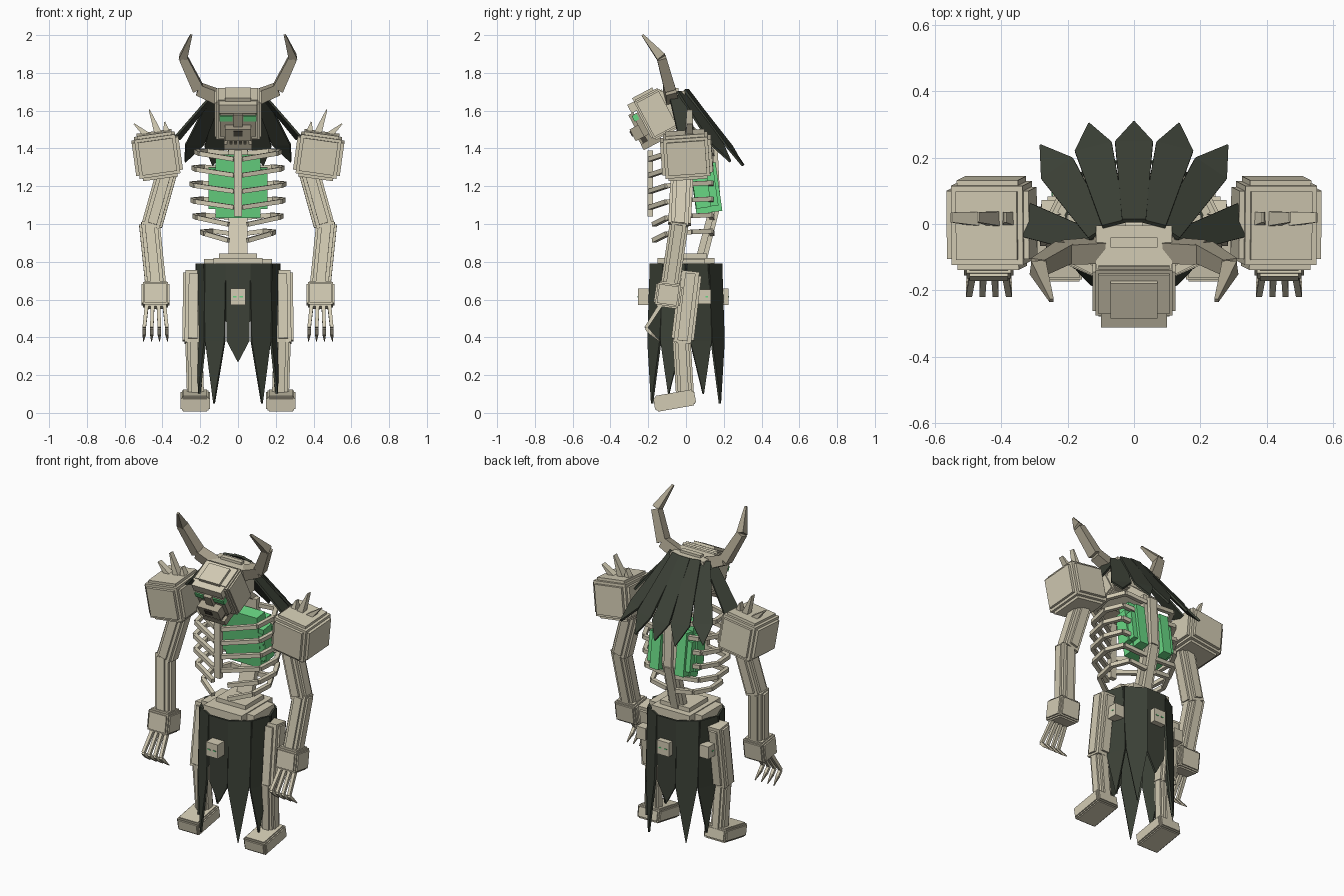
import bpy, bmesh, math
from mathutils import Vector, Matrix

if "Cube" in bpy.data.objects:
    bpy.data.objects.remove(bpy.data.objects["Cube"])


def material(name, rgb):
    m = bpy.data.materials.new(name)
    m.diffuse_color = (*rgb, 1)
    m.use_nodes = True
    m.node_tree.nodes["Principled BSDF"].inputs["Base Color"].default_value = m.diffuse_color
    return m


BONE = material("pale bone", (0.65, 0.6, 0.455))
OLD = material("weathered bone", (0.39, 0.35, 0.26))
CLOTH = material("dark green cloth", (0.045, 0.053, 0.038))
GLOW = material("glowing green", (0.14, 0.68, 0.23))
DARK = material("dark cavity", (0.06, 0.053, 0.04))


def hexa(bm, lo, hi):
    """Solid between two four-point sections."""
    v = [bm.verts.new(p) for p in list(lo) + list(hi)]
    for f in ((3, 2, 1, 0), (4, 5, 6, 7), (0, 1, 5, 4), (1, 2, 6, 5), (2, 3, 7, 6), (3, 0, 4, 7)):
        bm.faces.new([v[i] for i in f])


def box(bm, c, s, rx=0, ry=0, frame=Matrix()):
    m = frame @ Matrix.Translation(c) @ Matrix.Rotation(math.radians(ry), 4, 'Y') @ Matrix.Rotation(math.radians(rx), 4, 'X')
    q = ((-1, -1), (1, -1), (1, 1), (-1, 1))
    sec = [[m @ Vector((x * s[0] / 2, y * s[1] / 2, z * s[2] / 2)) for x, y in q] for z in (-1, 1)]
    hexa(bm, *sec)


def rounded(bm, c, s, rx=0, ry=0, e=0.02, frame=Matrix()):
    """Stepped box: three crossing boxes, each proud on one axis."""
    for i in range(3):
        box(bm, c, [s[k] if k == i else s[k] - 2 * e for k in range(3)], rx, ry, frame)
    box(bm, c, [k - e for k in s], rx, ry, frame)


def bar(bm, pts, widths, hint=(1, 0, 0)):
    """Square rods along a path; widths are (across, deep) at each point."""
    for a, b, w, u in zip(pts, pts[1:], widths, widths[1:]):
        a, b = Vector(a), Vector(b)
        z = (b - a).normalized()
        y = z.cross(Vector(hint)).normalized()
        x = y.cross(z)
        q = ((-.5, -.5), (.5, -.5), (.5, .5), (-.5, .5))
        hexa(bm, [a + x * w[0] * i + y * w[1] * j for i, j in q],
             [b + x * u[0] * i + y * u[1] * j for i, j in q])


def limb(bm, a, b, w, d):
    """Long bone made of crossing planks."""
    a, b = Vector(a), Vector(b)
    v = b - a
    for k, l, t in ((1, .45, .03), (.45, 1, .05), (.78, .78, 0)):
        bar(bm, [a + v * t, b - v * t], [(w * k, d * l)] * 2)


def blade(bm, path, halves, side, t=0.012):
    """Pointed strip of cloth or hair."""
    side = Vector(side).normalized()
    path = [Vector(p) for p in path]
    n = side.cross(path[1] - path[0]).normalized() * t / 2
    secs = [[p - side * h - n, p + side * h - n, p + side * h + n, p - side * h + n] for p, h in zip(path, halves)]
    for a, b in zip(secs, secs[1:]):
        hexa(bm, a, b)


def part(name, mat, build, mirror=False):
    bm = bmesh.new()
    build(bm)
    bmesh.ops.recalc_face_normals(bm, faces=bm.faces)
    me = bpy.data.meshes.new(name)
    bm.to_mesh(me)
    bm.free()
    me.materials.append(mat)
    ob = bpy.data.objects.new(name, me)
    bpy.context.collection.objects.link(ob)
    if mirror:
        ob.modifiers.new("mirror", 'MIRROR').use_mirror_merge = False


# Head, tilted forward
H = Matrix.Translation((0, -0.16, 1.58)) @ Matrix.Rotation(math.radians(28), 4, 'X')


def skull(bm):
    rounded(bm, (0, 0.005, 0.0), (0.25, 0.17, 0.24), e=0.018, frame=H)
    box(bm, (0, -0.01, 0.12), (0.14, 0.12, 0.03), frame=H)
    box(bm, (0, -0.07, 0.09), (0.2, 0.08, 0.05), frame=H)
    box(bm, (0, -0.07, 1.62), (0.23, 0.13, 0.17))
    box(bm, (0, -0.055, 1.71), (0.14, 0.03, 0.02))


def face(bm):
    box(bm, (0, -0.08, -0.01), (0.19, 0.06, 0.13), frame=H)
    box(bm, (0, -0.115, -0.04), (0.14, 0.09, 0.07), frame=H)
    box(bm, (0, -0.115, 0.02), (0.05, 0.03, 0.09), frame=H)
    box(bm, (0, -0.09, -0.12), (0.15, 0.11, 0.035), frame=H)
    for x in (-0.065, 0.065):
        box(bm, (x, -0.07, -0.09), (0.02, 0.07, 0.07), frame=H)
    for i in range(5):
        box(bm, (-0.05 + 0.025 * i, -0.138, -0.093), (0.014, 0.012, 0.035), frame=H)


def eye(bm):
    box(bm, (0.063, -0.112, 0.035), (0.07, 0.009, 0.032), frame=H)
    box(bm, (0.095, -0.1, 0.035), (0.008, 0.024, 0.032), frame=H)


part("skull", BONE, skull)
part("face_and_jaw", OLD, face)
part("eye", GLOW, eye, True)
part("nose_hole", DARK, lambda b: box(b, (0, -0.162, -0.03), (0.045, 0.008, 0.03), frame=H))
part("mouth_gap", DARK, lambda b: box(b, (0, -0.1, -0.09), (0.11, 0.07, 0.03), frame=H))
part("horn", OLD, lambda b: bar(b, [(0.1, -0.08, 1.67), (0.21, -0.085, 1.715), (0.29, -0.13, 1.88), (0.248, -0.23, 2.0)],
     [(.065, .07), (.06, .06), (.05, .045), (.012, .012)], (0, 1, 0.3)), True)


# Mane of pointed strands
def mane_side(bm):
    for path, halves in (
            ([(.06, 0, 1.71), (.122, .23, 1.41), (.135, .30, 1.31)], (.036, .057, .002)),
            ([(.105, -.025, 1.70), (.23, .165, 1.42), (.28, .235, 1.33)], (.036, .057, .002)),
            ([(.13, -.055, 1.68), (.325, .012, 1.45)], (.036, .052))):
        d = Vector(path[-1]) - Vector(path[0])
        blade(bm, path, halves, (d.y, -d.x, 0))


part("side_mane", CLOTH, mane_side, True)
part("middle_mane", CLOTH, lambda b: blade(b, [(0, .01, 1.712), (0, .245, 1.4), (0, .305, 1.31)], (.036, .057, .002), (1, 0, 0)))


# Spine, rib cage and glowing core
def spine(bm):
    bar(bm, [(0, .09, .8), (0, .165, 1.1), (0, .15, 1.4), (0, -.04, 1.56)], [(.05, .035)] * 4)
    bar(bm, [(0, .065, .8), (0, .145, 1.1), (0, .125, 1.42)], [(.1, .035)] * 3)


def ribs(bm):
    for i in range(6):
        z = 1.338 - 0.085 * i
        w = (.22, .235, .245, .24, .23, .19)[i]
        front = (.02, -.19, z + .005) if i < 4 else (.05, -.17, z)
        bar(bm, [(.03, .14, z + .035), (w - .05, .13, z + .05), (w, 0.03, z + .045), (w - .02, -.10, z + .035), front],
            [(.024, .024)] * 5, (0, 0, 1))


def core(bm):
    box(bm, (0, .075, 1.2), (.24, .08, .33), 8)
    box(bm, (0, .08, 1.19), (.31, .08, .21), 8)
    for x in (-.085, .085):
        box(bm, (x, .11, 1.19), (.06, .13, .26), 8)
    for x in (-.12, .12):
        box(bm, (x, .1, 1.18), (.05, .12, .18), 8)


part("spine", BONE, spine)
part("rib", BONE, ribs, True)
part("sternum", BONE, lambda b: box(b, (0, -.19, 1.215), (.04, .03, .35)))
part("glowing_core", GLOW, core)


# Arms
def shoulder(bm):
    rounded(bm, (.428, .003, 1.365), (.25, .27, .24), 4, 8, .032)


def spikes(bm):
    for a, b in (((.415, .015, 1.46), (.47, .02, 1.605)), ((.46, .015, 1.45), (.55, .02, 1.53)), ((.375, .015, 1.47), (.388, .02, 1.54))):
        bar(bm, [a, b], [(.045, .045), (.03, .006)], (0, 1, 0))


def arm(bm):
    limb(bm, (.375, -.02, 1.28), (.458, -.035, .985), .11, .12)
    limb(bm, (.47, -.035, 1.01), (.435, -.085, .67), .11, .10)


def hand(bm):
    rounded(bm, (.437, -.095, .625), (.15, .14, .135), -8, 0, .017)


def fingers(bm, claw=False):
    for i in range(4):
        x, o = .39 + .031 * i, (i - 1.5) * .009
        pts = [(x, -.135, .57), (x + o, -.212, .45), (x + o, -.185, .42), (x + o * 1.3, -.14, .38)]
        if claw:
            bar(bm, pts[2:], [(.018, .018), (.004, .004)])
        else:
            bar(bm, pts[:3], [(.02, .022), (.018, .018), (.018, .018)])


part("shoulder_block", BONE, shoulder, True)
part("shoulder_spikes", BONE, spikes, True)
part("arm_bones", BONE, arm, True)
part("hand", BONE, hand, True)
part("fingers", BONE, fingers, True)
part("claws", OLD, lambda b: fingers(b, True), True)


# Pelvis and legs
def pelvis(bm):
    box(bm, (0, 0, .79), (.36, .2, .05))
    box(bm, (0, 0, .795), (.26, .3, .05))
    box(bm, (0, .02, .825), (.2, .18, .04))


def foot(bm):
    rounded(bm, (.227, -.06, .065), (.155, .22, .085), 10, 0, .014)


part("pelvis", BONE, pelvis)
part("thigh", BONE, lambda b: limb(b, (.235, .025, .75), (.24, -.02, .37), .11, .12), True)
part("shin", BONE, lambda b: limb(b, (.235, -.025, .41), (.225, -.005, .09), .09, .095), True)
part("foot", BONE, foot, True)


# Ragged skirt: ten panels round the hips
def skirt(bm):
    for i in range(10):
        a = math.radians(-90 + 36 * i)
        c, s = math.cos(a), math.sin(a)
        k = min(i % 5, 5 - i % 5)
        tip = (.27, .05, .1)[k]
        side = Vector((-s * .215, c * .19, 0))
        x, y = .205 * c, .185 * s
        tx, ty = x * 1.05, y * (1, 1.2, 1.6)[k]
        blade(bm, [(x, y, .79), (x, y + (ty - y) * .6, .38), (tx, ty, tip)], (.069, .06, .002), side)


def clasps(bm):
    box(bm, (0, -.22, .615), (.08, .07, .085))
    box(bm, (0, .2, .615), (.08, .05, .085))
    for x in (-.215, .215):
        box(bm, (x, .1, .615), (.06, .065, .075))


def clasp_marks(bm):
    for x in (-.018, .018):
        box(bm, (x, -.256, .615), (.018, .004, .006))
        box(bm, (x, .226, .615), (.018, .004, .006))
        box(bm, (x * 13.7, .1 + x / 2, .615), (.004, .014, .006))


part("ragged_skirt", CLOTH, skirt)
part("belt_clasps", BONE, clasps)
part("clasp_marks", GLOW, clasp_marks)
